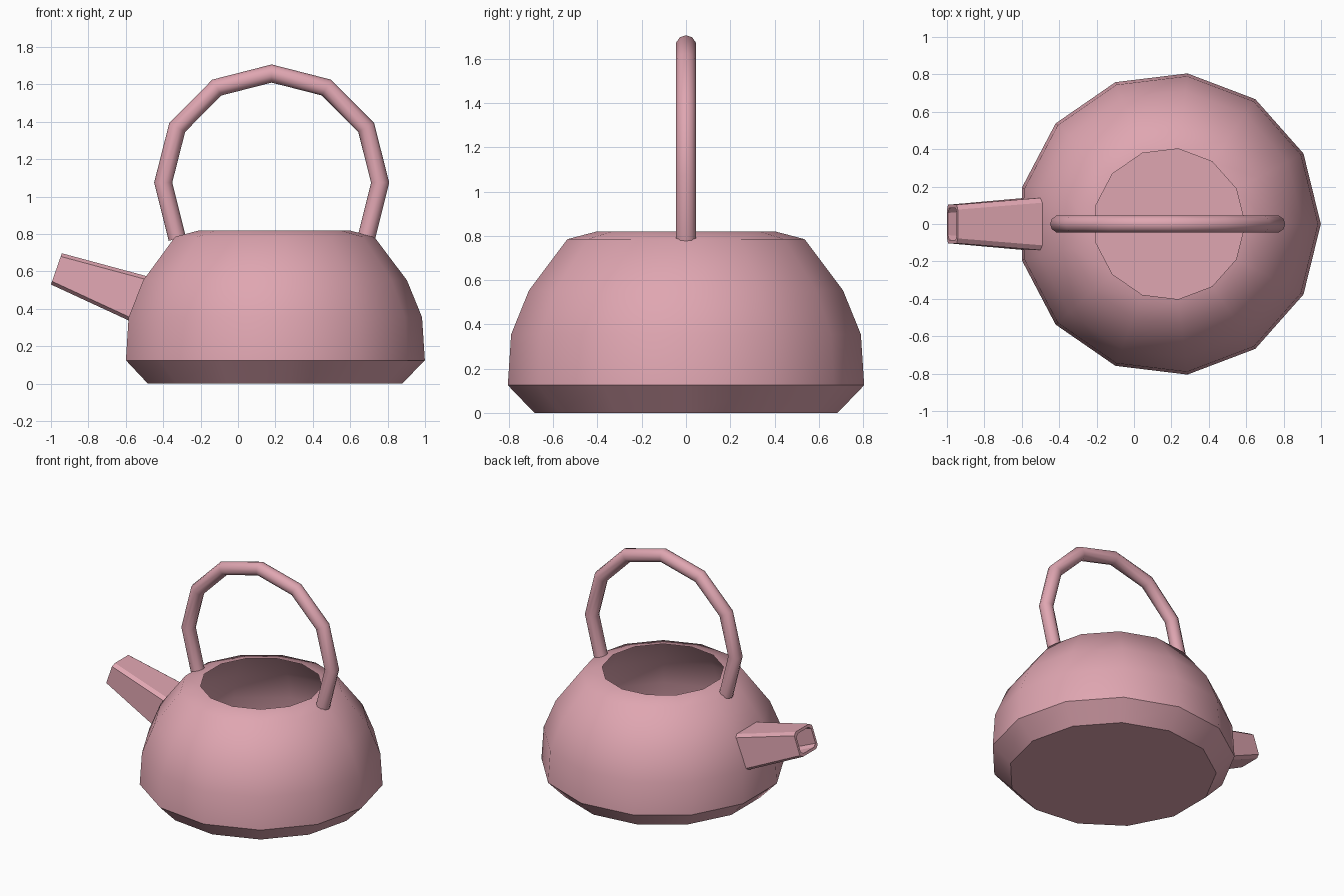
import bpy, math
from mathutils import Vector

if "Cube" in bpy.data.objects:
    bpy.data.objects.remove(bpy.data.objects["Cube"])

pink = bpy.data.materials.new("dusty_pink")
pink.diffuse_color = (0.74, 0.38, 0.44, 1)
pink.use_nodes = True
pink.node_tree.nodes["Principled BSDF"].inputs["Base Color"].default_value = pink.diffuse_color


def loft(name, rings, cap_start=False, cap_end=False, angle=42):
    """Skin a list of equal-length vertex rings, optionally capping the ends."""
    n = len(rings[0])
    verts = [tuple(v) for ring in rings for v in ring]
    faces = []
    for k in range(len(rings) - 1):
        for i in range(n):
            j = (i + 1) % n
            faces.append((k*n + i, k*n + j, (k+1)*n + j, (k+1)*n + i))
    if cap_start:
        faces.append(tuple(reversed(range(n))))
    if cap_end:
        faces.append(tuple(range(len(verts) - n, len(verts))))
    mesh = bpy.data.meshes.new(name)
    mesh.from_pydata(verts, [], faces)
    mesh.materials.append(pink)
    obj = bpy.data.objects.new(name, mesh)
    bpy.context.collection.objects.link(obj)
    bpy.ops.object.select_all(action='DESELECT')
    obj.select_set(True)
    bpy.context.view_layer.objects.active = obj
    bpy.ops.object.shade_smooth_by_angle(angle=math.radians(angle))
    return obj


# Body: 13-sided open pot with a flat base
CX = 0.188
profile = [(0.69, 0), (0.811, 0.125), (0.796, 0.355), (0.715, 0.553),
           (0.54, 0.785), (0.405, 0.82)]
loft("kettle_body",
     [[(CX + r*math.cos(2*math.pi*i/13), r*math.sin(2*math.pi*i/13), z)
       for i in range(13)] for r, z in profile], cap_start=True)


# Spout: tapered chamfered box, hollow with a thin wall
def spout_ring(top, bottom, half_w, wall=0.0):
    top, bottom = Vector((top[0], 0, top[1])), Vector((bottom[0], 0, bottom[1]))
    mid, up = (top + bottom)/2, (top - bottom).normalized()
    h, w = (top - bottom).length/2 - wall, half_w - wall
    ch, cw = 0.018, 0.026
    outline = [(w, h-ch), (w-cw, h), (-w+cw, h), (-w, h-ch),
               (-w, -h+ch), (-w+cw, -h), (w-cw, -h), (w, -h+ch)]
    return [mid + up*b + Vector((0, a, 0)) for a, b in outline]


base = ((-0.49, 0.575), (-0.585, 0.338), 0.14)
tip = ((-0.942, 0.697), (-1.0, 0.53), 0.103)
loft("spout", [spout_ring(*base), spout_ring(*tip),
               spout_ring(*tip, wall=0.018), spout_ring(*base, wall=0.018)],
     angle=20)

# Handle: faceted hoop of round tube, mitred at each bend
half = [(0.505, 0.775), (0.58, 1.075), (0.505, 1.37), (0.293, 1.583)]
path = ([Vector((0.18 + x, 0, z)) for x, z in half] + [Vector((0.18, 0, 1.658))]
        + [Vector((0.18 - x, 0, z)) for x, z in reversed(half)])
R, SIDES = 0.047, 10
rings = []
for k, p in enumerate(path):
    d_in = (p - path[k-1]).normalized() if k else None
    d_out = (path[k+1] - p).normalized() if k < len(path) - 1 else None
    d_in, d_out = d_in or d_out, d_out or d_in
    t = (d_in + d_out).normalized()
    side = Vector((t.z, 0, -t.x)) / t.dot(d_in)
    rings.append([p + side*(R*math.cos(2*math.pi*i/SIDES))
                  + Vector((0, R*math.sin(2*math.pi*i/SIDES), 0))
                  for i in range(SIDES)])
loft("handle", rings, cap_start=True, cap_end=True)
